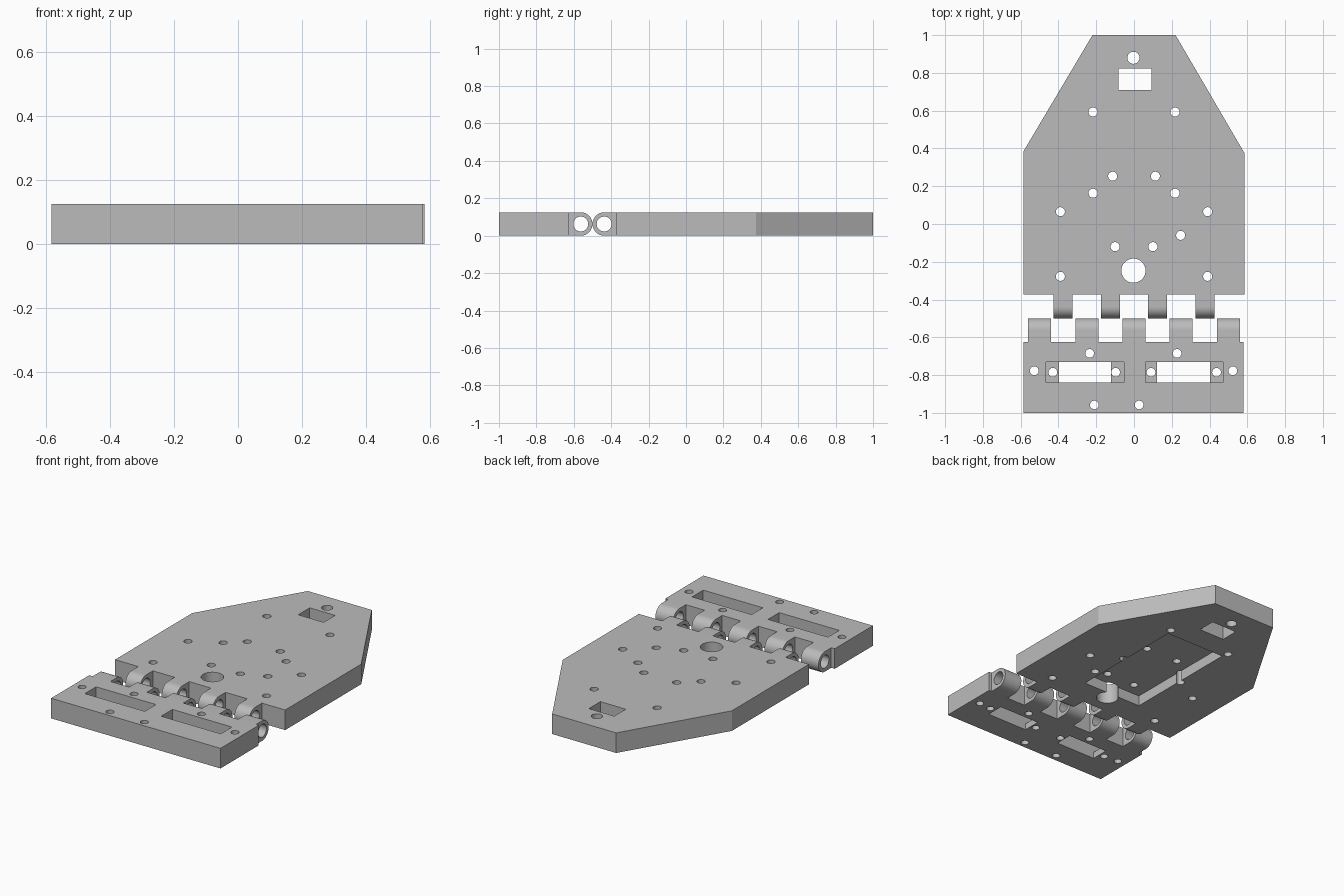
import bpy
import bmesh
import math
from mathutils import Vector

cube = bpy.data.objects.get("Cube")
if cube:
    bpy.data.objects.remove(cube, do_unlink=True)

T = 0.125          # plate thickness
R = T / 2          # hinge knuckle radius

grey = bpy.data.materials.new("plain grey")
grey.use_nodes = True
grey.diffuse_color = (0.5, 0.5, 0.5, 1)
grey.node_tree.nodes["Principled BSDF"].inputs["Base Color"].default_value = (0.5, 0.5, 0.5, 1)


def extrude(bm, points, offset):
    """Close a prism over a flat outline."""
    face = bm.faces.new([bm.verts.new(p) for p in points])
    ext = bmesh.ops.extrude_face_region(bm, geom=[face])
    verts = [g for g in ext["geom"] if isinstance(g, bmesh.types.BMVert)]
    bmesh.ops.translate(bm, verts=verts, vec=Vector(offset))


def finish(name, bm):
    bmesh.ops.recalc_face_normals(bm, faces=bm.faces)
    mesh = bpy.data.meshes.new(name)
    bm.to_mesh(mesh)
    bm.free()
    mesh.materials.append(grey)
    obj = bpy.data.objects.new(name, mesh)
    bpy.context.scene.collection.objects.link(obj)
    return obj


def prism(name, outline, z0=0.0, z1=T):
    bm = bmesh.new()
    extrude(bm, [(x, y, z0) for x, y in outline], (0, 0, z1 - z0))
    return finish(name, bm)


def rect(x0, x1, y0, y1):
    return [(x0, y0), (x1, y0), (x1, y1), (x0, y1)]


def arc(cx, cy, r, start, end, n):
    angles = [math.radians(start + (end - start) * i / n) for i in range(n + 1)]
    return [(cx + r * math.cos(a), cy + r * math.sin(a)) for a in angles]


def drill(holes):
    """One cutter holding all round holes, given as (x, y, radius)."""
    bm = bmesh.new()
    for x, y, r in holes:
        ring = arc(x, y, r, 0, 360, 32)[:-1]
        extrude(bm, [(px, py, -0.05) for px, py in ring], (0, 0, T + 0.1))
    return finish("hole_cutter", bm)


def cut(obj, *cutters):
    for c in cutters:
        mod = obj.modifiers.new("cut", "BOOLEAN")
        mod.operation = "DIFFERENCE"
        mod.solver = "EXACT"
        mod.object = c
        c.hide_render = True
    deps = bpy.context.evaluated_depsgraph_get()
    mesh = bpy.data.meshes.new_from_object(obj.evaluated_get(deps))
    obj.modifiers.clear()
    obj.data = mesh
    for c in cutters:
        bpy.data.objects.remove(c, do_unlink=True)


def smooth(obj):
    bpy.ops.object.select_all(action="DESELECT")
    obj.select_set(True)
    bpy.context.view_layer.objects.active = obj
    bpy.ops.object.shade_smooth_by_angle(angle=math.radians(30))


def knuckles(name, centre, root, spans):
    """Rounded hinge lugs with a pin bore, running along x."""
    side = 1 if root < centre else -1
    nose = [(centre + side * (y - centre), z) for y, z in arc(centre, R, R, -90, 90, 24)]
    outline = [(root, 0)] + nose + [(root, T)]
    bore = arc(centre, R, 0.04, 0, 360, 32)[:-1]
    bm, pin = bmesh.new(), bmesh.new()
    for x0, x1 in spans:
        extrude(bm, [(x0, y, z) for y, z in outline], (x1 - x0, 0, 0))
    extrude(pin, [(-0.7, y, z) for y, z in bore], (1.4, 0, 0))
    obj = finish(name, bm)
    cut(obj, finish("bore_cutter", pin))
    smooth(obj)


# Rear plate with tapered end, underside pocket, window and holes
rear = prism("rear_plate", [(-0.585, -0.372), (0.585, -0.372), (0.585, 0.375),
                            (0.22, 1), (-0.22, 1), (-0.585, 0.385)])
mirrored = [(0.217, 0.593), (0.113, 0.253), (0.217, 0.163),
            (0.39, 0.065), (0.1, -0.12), (0.39, -0.277)]
holes = [(s * x, y, 0.024) for x, y in mirrored for s in (-1, 1)]
holes += [(0.247, -0.06, 0.024), (-0.003, -0.247, 0.064), (-0.003, 0.88, 0.032)]
cut(rear,
    prism("pocket_cutter", rect(-0.205, 0.205, -0.2, 0.555), -0.05, 0.065),
    prism("window_cutter", rect(-0.083, 0.092, 0.71, 0.823), -0.05, T + 0.05),
    drill(holes))
smooth(rear)

# Front plate with two stepped slots and holes
front = prism("front_plate", rect(-0.585, 0.58, -1, -0.625))
slots = []
for x0, x1, a, b in ((-0.465, -0.053, -0.397, -0.122), (0.06, 0.47, 0.122, 0.402)):
    slots.append(prism("slot_cutter", rect(x0, x1, -0.84, -0.73), 0.04, T + 0.05))
    slots.append(prism("slot_cutter", rect(a, b, -0.84, -0.73), -0.05, T + 0.05))
points = [(-0.235, -0.685), (0.228, -0.685), (-0.528, -0.777), (0.523, -0.777),
          (-0.43, -0.785), (-0.097, -0.785), (0.09, -0.785), (0.437, -0.785),
          (-0.21, -0.958), (0.027, -0.958)]
cut(front, *slots, drill([(x, y, 0.023) for x, y in points]))
smooth(front)

# Interleaved hinge knuckles on both plates
knuckles("front_knuckles", -0.5625, -0.625,
         [(x - 0.061, x + 0.061) for x in (-0.5, -0.25, 0, 0.25, 0.5)])
knuckles("rear_knuckles", -0.4375, -0.372,
         [(x - 0.05, x + 0.05) for x in (-0.375, -0.125, 0.125, 0.375)])
